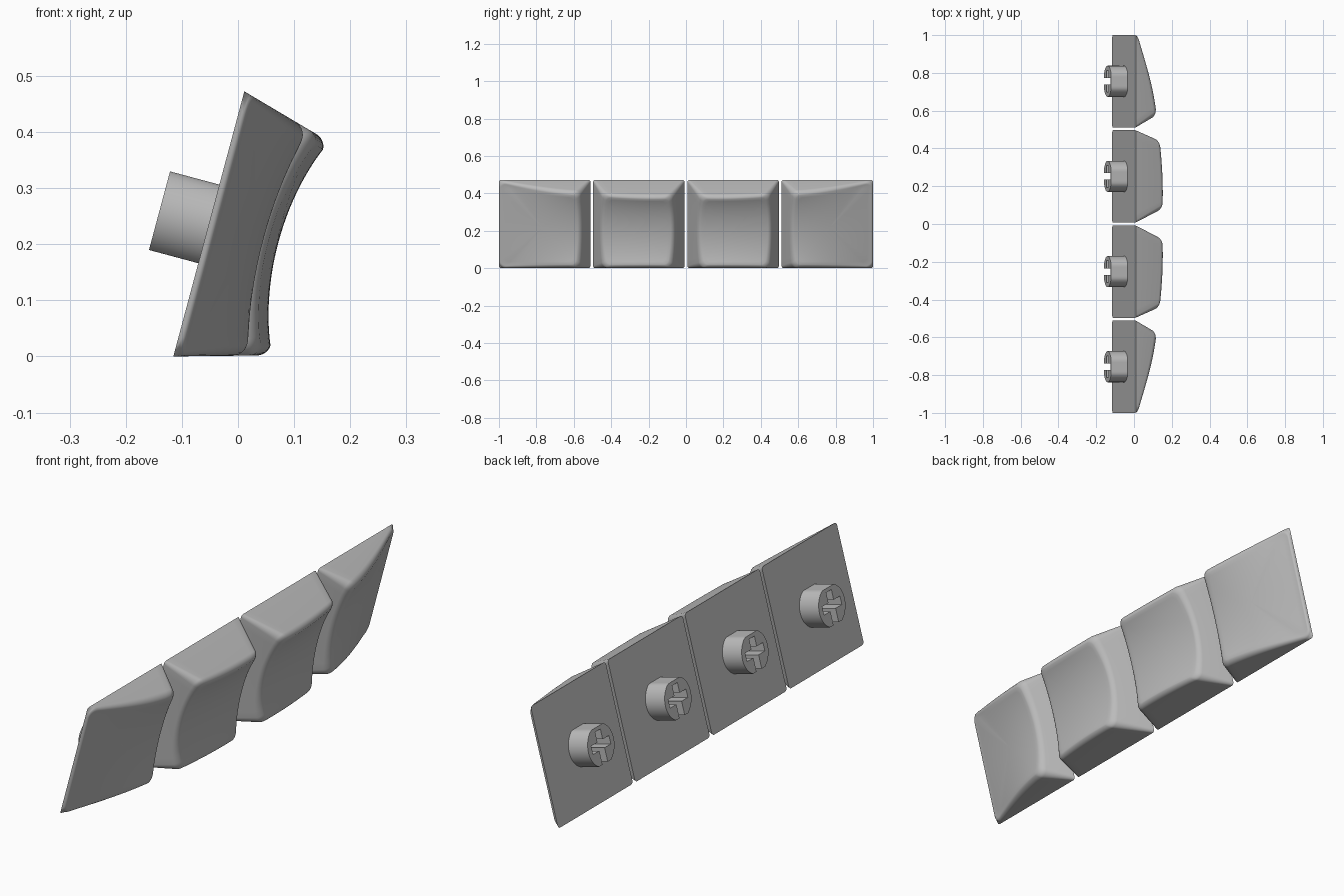
import bpy, bmesh, math
from mathutils import Matrix

if "Cube" in bpy.data.objects:
    bpy.data.objects.remove(bpy.data.objects["Cube"])

grey = bpy.data.materials.new("plain grey")
grey.use_nodes = True
grey.diffuse_color = (0.5, 0.5, 0.5, 1)
grey.node_tree.nodes["Principled BSDF"].inputs["Base Color"].default_value = (0.5, 0.5, 0.5, 1)

HALF = 0.2445          # half the side of a cap base
PITCH = 0.5037         # spacing between caps
TILT = math.radians(15)
WALL = 0.28            # inward slope of the upper and lower walls
ROUND = 0.018          # rounding of the rim


def rounded_square(rho, arc=6, side=14):
    """Loop of (s, t) points around a unit square with rounded corners."""
    loop = []
    for q in range(4):
        turn = q * math.pi / 2
        c, sn = math.cos(turn), math.sin(turn)
        quarter = []
        for i in range(arc + 1):
            a = math.pi / 2 * i / arc
            quarter.append((1 - rho + rho * math.cos(a), 1 - rho + rho * math.sin(a)))
        for i in range(1, side):
            quarter.append(((1 - rho) * (1 - 2 * i / side), 1))
        loop += [(x * c - y * sn, x * sn + y * c) for x, y in quarter]
    return loop


def inner_height(s, t):
    return 0.160 - 0.008 * t - 0.007 * t * t - 0.034 * (1 - s * s)


def end_height(s, t):
    return 0.086 - 0.0545 * t - 0.0165 * t * t - 0.0115 * (1 - t) * (1 - s * s)


def finish(bm, name, y, mirror):
    """Mirror, tilt and place a part, then make it an object."""
    flip = Matrix.Diagonal((1, mirror, 1, 1))
    # local x runs up the back plate, local z points out of the cap
    lean = Matrix(((math.sin(TILT), 0, math.cos(TILT), -0.052),
                   (0, 1, 0, y * mirror),
                   (math.cos(TILT), 0, -math.sin(TILT), HALF * math.cos(TILT)),
                   (0, 0, 0, 1)))
    bm.transform(lean @ flip)
    bmesh.ops.recalc_face_normals(bm, faces=bm.faces)
    mesh = bpy.data.meshes.new(name)
    bm.to_mesh(mesh)
    bm.free()
    mesh.materials.append(grey)
    obj = bpy.data.objects.new(name, mesh)
    bpy.context.collection.objects.link(obj)
    bpy.ops.object.select_all(action='DESELECT')
    obj.select_set(True)
    bpy.context.view_layer.objects.active = obj
    bpy.ops.object.shade_smooth_by_angle(angle=math.radians(32))


def make_cap(name, height, slope_in, slope_out, y, mirror):
    bm = bmesh.new()

    def place(s, t, z, inset):
        x = s * (HALF - WALL * z - inset)
        lo = -HALF + slope_in * z + inset
        hi = HALF - slope_out * z - inset
        return bm.verts.new((x, lo + (t + 1) / 2 * (hi - lo), z))

    base, top = rounded_square(0.05), rounded_square(0.14)
    rings = [[place(s, t, 0, 0) for s, t in base]]
    radii = [min(ROUND, 0.6 * height(s, t)) for s, t in top]
    # rounded rim
    steps = 6
    for i in range(steps):
        a = math.pi / 2 * i / steps
        rings.append([place(s, t, height(s, t) - r * (1 - math.sin(a)), r * (1 - math.cos(a)))
                      for (s, t), r in zip(top, radii)])
    # dished face
    count = 12
    for i in range(count):
        k = 1 - i / count
        rings.append([place(s * k, t * k, height(s * k, t * k), r)
                      for (s, t), r in zip(top, radii)])
    n = len(top)
    for a, b in zip(rings, rings[1:]):
        for i in range(n):
            j = (i + 1) % n
            bm.faces.new((a[i], a[j], b[j], b[i]))
    centre = place(0, 0, height(0, 0), ROUND)
    for i in range(n):
        bm.faces.new((rings[-1][i], rings[-1][(i + 1) % n], centre))
    bm.faces.new(rings[0])
    finish(bm, name, y, mirror)


def make_stem(name, y, mirror):
    """Short round post with a cross-shaped socket open at its lower side."""
    radius, flat, w, arm, depth = 0.0825, 0.0725, 0.017, 0.058, 0.091
    gap = math.asin(w / radius)
    outline = []
    segments = 40
    for i in range(segments + 1):
        a = -math.pi / 2 + gap + (2 * math.pi - 2 * gap) * i / segments
        outline.append((radius * math.cos(a), max(-flat, min(flat, radius * math.sin(a)))))
    left = [(-w, -w), (-arm, -w), (-arm, w), (-w, w), (-w, arm)]
    outline += left + [(-p, q) for p, q in reversed(left)]
    bm = bmesh.new()
    face = bm.faces.new([bm.verts.new((q, p, -depth)) for p, q in outline])
    new = bmesh.ops.extrude_face_region(bm, geom=[face])["geom"]
    bmesh.ops.translate(bm, vec=(0, 0, depth),
                        verts=[v for v in new if isinstance(v, bmesh.types.BMVert)])
    finish(bm, name, y, mirror)


# two inner and two end caps, mirrored about the middle
for mirror, side in ((1, "back"), (-1, "front")):
    make_cap(side + "_inner_cap", inner_height, 0.45, 0.38, PITCH / 2, mirror)
    make_cap(side + "_end_cap", end_height, 0.5, 0.15, PITCH * 1.5, mirror)
    make_stem(side + "_inner_stem", PITCH / 2, mirror)
    make_stem(side + "_end_stem", PITCH * 1.5, mirror)
